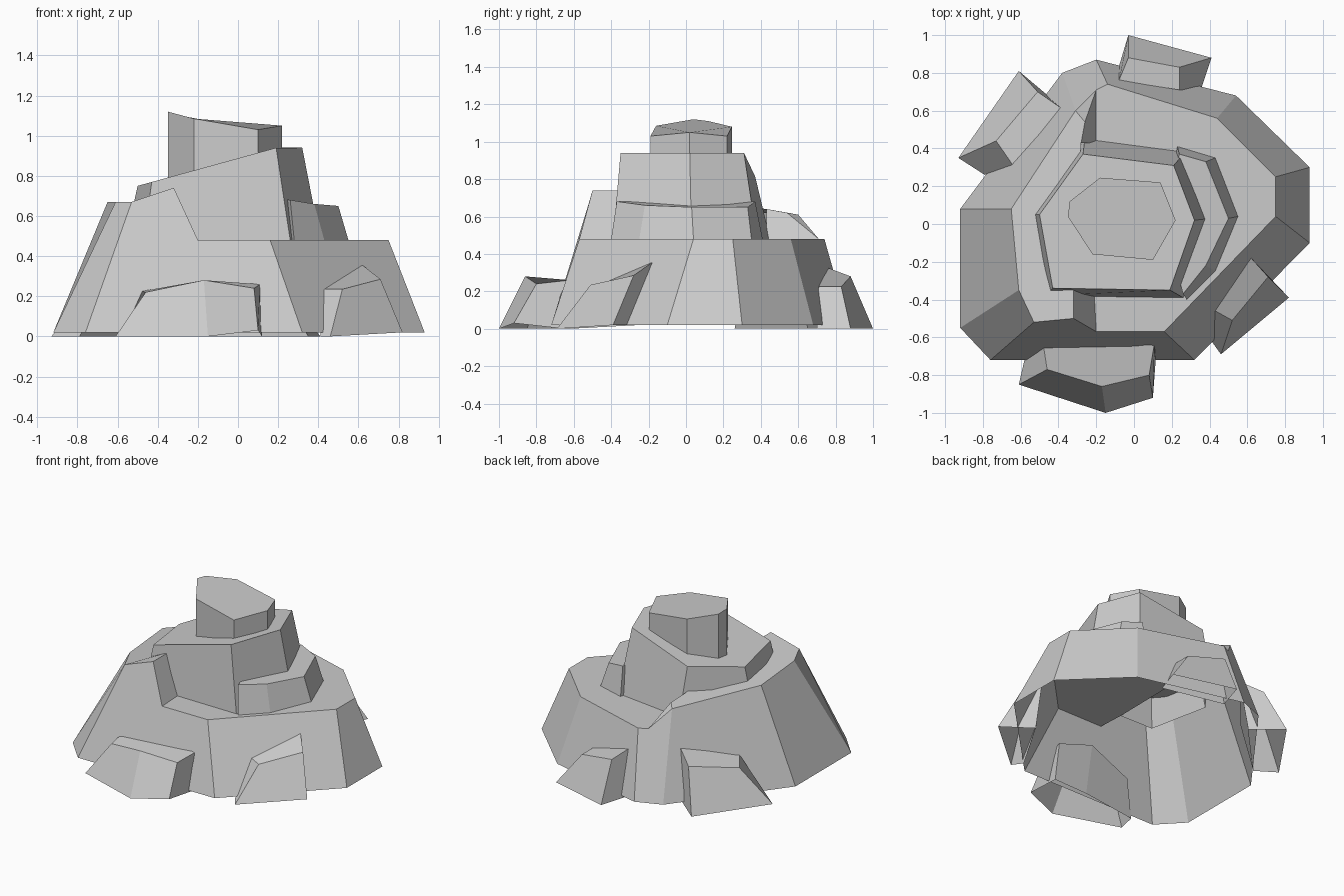
import bpy
import bmesh

cube = bpy.data.objects.get("Cube")
if cube:
    bpy.data.objects.remove(cube, do_unlink=True)

GREY = (0.6, 0.6, 0.6, 1.0)
stone = bpy.data.materials.new("stone_grey")
stone.use_nodes = True
stone.diffuse_color = GREY
stone.node_tree.nodes["Principled BSDF"].inputs["Base Color"].default_value = GREY


def finish(name, bm):
    """Turn a bmesh into a flat-shaded stone object."""
    bmesh.ops.recalc_face_normals(bm, faces=bm.faces)
    mesh = bpy.data.meshes.new(name)
    bm.to_mesh(mesh)
    bm.free()
    mesh.materials.append(stone)
    obj = bpy.data.objects.new(name, mesh)
    bpy.context.collection.objects.link(obj)
    return obj


def rock(name, low, high, low_z=0.0):
    """Loft a lower outline to an upper one and cap the top; the bottom is open."""
    bm = bmesh.new()
    bottom = [bm.verts.new(p if len(p) == 3 else (*p, low_z)) for p in low]
    top = [bm.verts.new(p) for p in high]
    count = len(top)
    for i in range(count):
        j = (i + 1) % count
        bm.faces.new((bottom[i], bottom[j], top[j], top[i]))
    bm.faces.new(top)
    return finish(name, bm)


# Base: sloping skirt with a low shelf and a raised shelf on the -x side
FLOOR, SHELF = 0.02, 0.48
bm = bmesh.new()


def points(coords, z):
    return [bm.verts.new(p if len(p) == 3 else (*p, z)) for p in coords]


b = points([(-.92, -.55), (-.76, -.72), (.32, -.72), (.93, -.10), (.93, .30),
            (.54, .68), (-.20, .87), (-.38, .80), (-.92, .08)], FLOOR)
t = points([(-.61, -.35, .67), (-.53, -.52, .67), (.16, -.57), (.75, .04), (.75, .25),
            (.44, .56), (-.14, .74), (-.31, .60, .61), (-.65, .08, .67)], SHELF)
crest_f, foot_f, crest_fi, foot_fi = points(
    [(-.32, -.50, .74), (-.20, -.57), (-.32, -.33, .74), (-.21, -.38)], SHELF)
foot_b, foot_bi, crest_b, crest_bi = points(
    [(-.20, .71), (-.20, .43), (-.26, .54, .62), (-.28, .43, .64)], SHELF)
for i in (0, 2, 3, 4, 5, 7, 8):
    j = (i + 1) % len(b)
    bm.faces.new((b[i], b[j], t[j], t[i]))
for face in (
    (b[1], b[2], t[2], foot_f, crest_f, t[1]),
    (b[6], b[7], t[7], foot_b, t[6]),
    (crest_f, foot_f, foot_fi, crest_fi),
    (t[7], crest_b, foot_b),
    (crest_b, crest_bi, foot_bi, foot_b),
    (foot_f, t[2], t[3], t[4], t[5], t[6], foot_b, foot_bi, foot_fi),
    (t[0], t[1], crest_f, crest_fi, crest_bi, crest_b, t[7], t[8]),
):
    bm.faces.new(face)
finish("base_rock", bm)

# Side step on the +x side of the middle tier
rock("side_step",
     [(.28, -.40), (.43, -.25), (.55, .04), (.43, .35), (.23, .41), (.15, .03)],
     [(.26, -.37, .68), (.38, -.22, .66), (.50, .03, .65), (.38, .33, .65),
      (.24, .37, .68), (.15, .03, .69)], SHELF)

# Middle tier with a sloping top that levels off toward +x
outline = [(-.50, .05), (-.43, -.34), (.19, -.35), (.32, .02), (.21, .31), (-.27, .37)]
rock("middle_tier",
     [(-.56, .05), (-.47, -.38), (.26, -.39), (.41, .03), (.27, .38), (-.26, .45)],
     [(x, y, min(.94, .75 + .275 * (x + .5))) for x, y in outline], SHELF)

# Summit block with upright sides and a tilted top
summit = [(-.35, .04, 1.12), (-.34, .12, 1.11), (-.18, .245, 1.08), (.14, .22, 1.03),
          (.22, .02, 1.05), (.10, -.19, 1.03), (-.22, -.16, 1.085)]
rock("summit_block", [(x, y) for x, y, z in summit], summit, 0.75)

# Boulders leaning against the base
rock("front_boulder",
     [(-.61, -.85), (-.15, -1.0), (.10, -.92, .03), (.12, -.65), (-.15, -.66), (-.58, -.72)],
     [(-.46, -.77, .22), (-.17, -.86, .28), (.08, -.80, .24), (.11, -.62, .26),
      (-.15, -.60, .335), (-.48, -.64, .225)])
rock("front_left_boulder",
     [(.41, -.62), (.46, -.69), (.82, -.39, .02), (.62, -.25, .02)],
     [(.43, -.46, .235), (.52, -.51, .235), (.71, -.28, .285), (.62, -.18, .355)])
rock("back_right_boulder",
     [(-.61, .81), (-.93, .35), (-.79, .26), (-.42, .65)],
     [(-.51, .70, .29), (-.73, .44, .24), (-.64, .31, .26), (-.38, .61, .36)])
rock("back_boulder",
     [(-.03, 1.0), (-.09, .80), (.35, .70), (.41, .88)],
     [(-.03, .88, .28), (-.08, .76, .325), (.24, .71, .225), (.24, .83, .225)])
